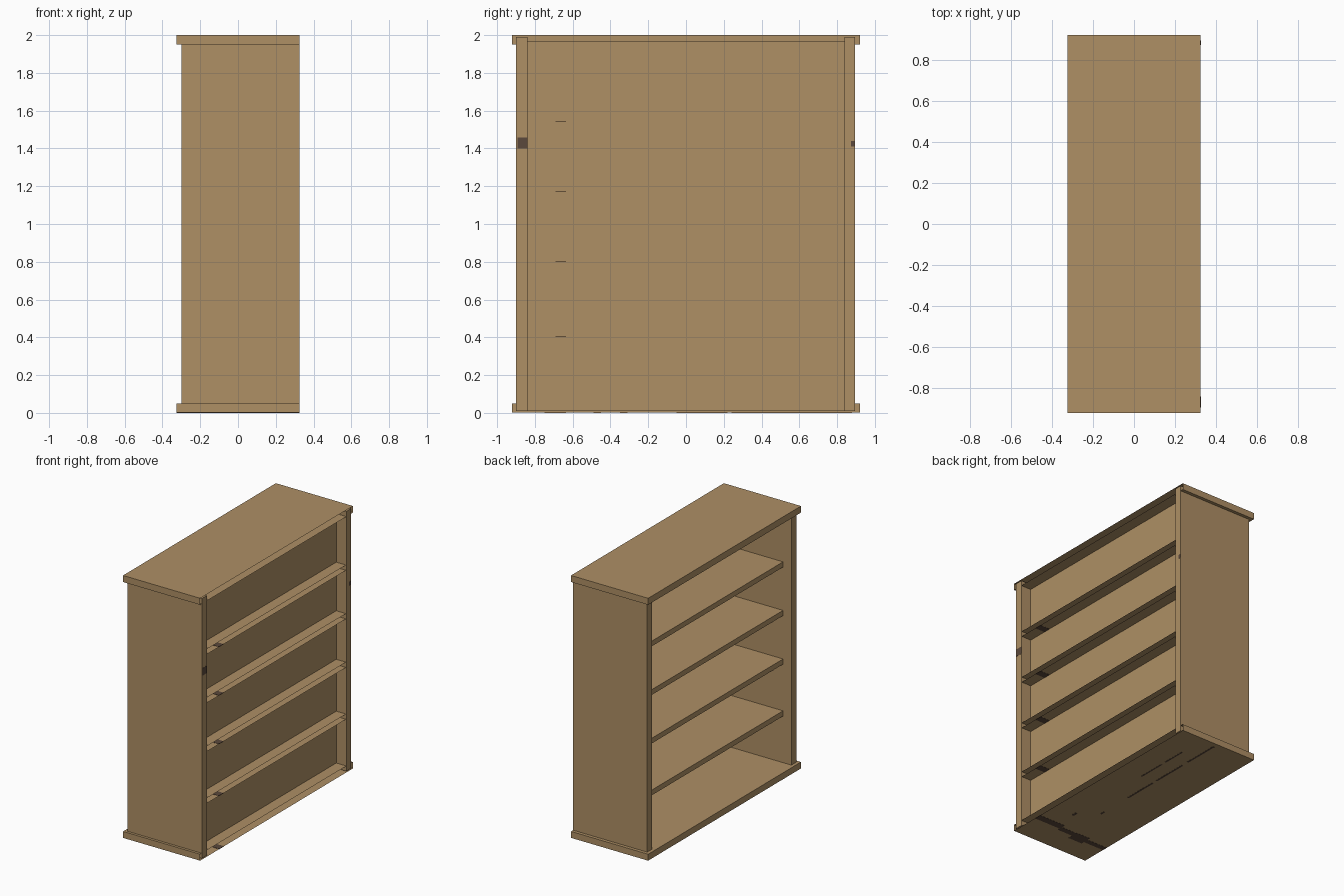
import bpy, bmesh

if "Cube" in bpy.data.objects:
    bpy.data.objects.remove(bpy.data.objects["Cube"])


def material(name, rgb):
    m = bpy.data.materials.new(name)
    m.diffuse_color = (*rgb, 1)
    m.use_nodes = True
    m.node_tree.nodes["Principled BSDF"].inputs["Base Color"].default_value = m.diffuse_color
    return m


wood = material("light_brown_wood", (0.425, 0.276, 0.130))
dark = material("dark_wood_stain", (0.105, 0.066, 0.045))


def board(name, x, y, z, open_rear=False, mat=wood):
    """Box from (min, max) pairs; open_rear leaves off the +x wall-side face."""
    bm = bmesh.new()
    bmesh.ops.create_cube(bm, size=1)
    for v in bm.verts:
        v.co = [lo + (c + 0.5) * (hi - lo) for c, (lo, hi) in zip(v.co, (x, y, z))]
    if open_rear:
        bm.normal_update()
        rear = [f for f in bm.faces if f.normal.x > 0.9]
        bmesh.ops.delete(bm, geom=rear, context='FACES_ONLY')
    mesh = bpy.data.meshes.new(name)
    bm.to_mesh(mesh)
    bm.free()
    mesh.materials.append(mat)
    ob = bpy.data.objects.new(name, mesh)
    bpy.context.collection.objects.link(ob)
    return ob


X_REAR = 0.325

# Stains on undersides: a cross band with a wider blot, and dashed streaks
STAINS = [
    ((0.10, 0.325), (-0.69, -0.635)), ((-0.03, 0.10), (-0.71, -0.665)),
    ((-0.15, -0.03), (-0.75, -0.66)), ((-0.325, -0.15), (-0.725, -0.685)),
    ((0.125, 0.137), (0.24, 0.46)), ((0.125, 0.137), (0.50, 0.68)),
    ((0.004, 0.018), (-0.05, 0.22)), ((0.004, 0.018), (0.26, 0.54)),
    ((0.004, 0.018), (0.60, 0.88)), ((0.004, 0.018), (-0.35, -0.31)),
    ((0.14, 0.16), (-0.49, -0.45)),
]


def stain_underside(name, z, x_min, y_max, x_max):
    for i, (x, y) in enumerate(STAINS):
        x = (max(x[0], x_min), min(x[1], x_max))
        y = (y[0], min(y[1], y_max))
        if x[1] > x[0]:
            board(f"{name}_stain_{i + 1}", x, y, (z, z + 0.003), mat=dark)


# Overhanging top and bottom slabs, hollow towards the wall side
board("bottom_slab", (-0.325, X_REAR), (-0.92, 0.92), (0.001, 0.05), True)
stain_underside("bottom_slab", 0.0, -0.325, 0.92, X_REAR)
board("top_slab", (-0.325, X_REAR), (-0.92, 0.92), (1.95, 2.0), True)

# Side panels, flush with the wall side, each with a dark mark on its rear edge
board("side_panel_front", (-0.30, X_REAR), (-0.90, -0.84), (0.01, 1.99))
board("side_panel_back", (-0.30, X_REAR), (0.84, 0.895), (0.01, 1.99))
edge = (X_REAR - 0.001, X_REAR + 0.001)
board("front_edge_mark", edge, (-0.893, -0.84), (1.40, 1.457), mat=dark)
board("back_edge_mark", edge, (0.873, 0.893), (1.41, 1.44), mat=dark)

# Recessed rear panel
board("rear_panel", (0.235, 0.24), (-0.84, 0.84), (0.01, 1.97))

# Four shelves, set back from the opening and running past the rear panel
for i, z in enumerate((0.405, 0.80, 1.17, 1.54)):
    name = f"shelf_{i + 1}"
    board(name, (-0.23, X_REAR - 0.003), (-0.84, 0.84), (z, z + 0.04), True)
    stain_underside(name, z - 0.001, -0.23, 0.84, X_REAR - 0.003)
